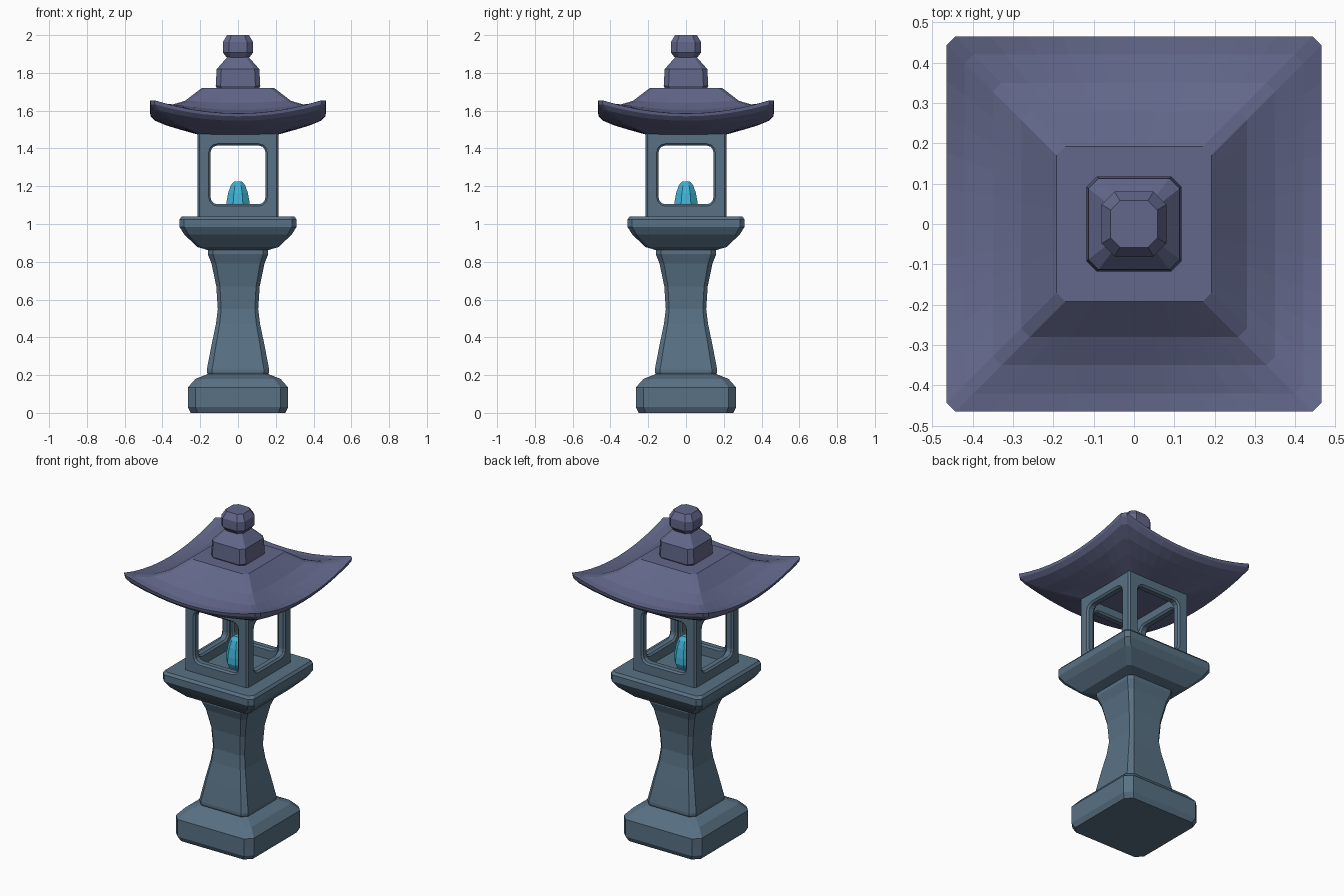
import bpy, bmesh
from math import sin, cos, pi
from mathutils import Matrix, Vector

cube = bpy.data.objects.get("Cube")
if cube:
    bpy.data.objects.remove(cube, do_unlink=True)


def material(name, rgb):
    m = bpy.data.materials.new(name)
    m.use_nodes = True
    m.diffuse_color = (*rgb, 1)
    m.node_tree.nodes["Principled BSDF"].inputs["Base Color"].default_value = (*rgb, 1)
    return m


stone = material("blue grey stone", (0.098, 0.165, 0.23))
slate = material("violet slate", (0.122, 0.136, 0.255))
glow = material("cyan flame", (0.05, 0.44, 0.66))


def outline(hx, hy, r, n=2):
    """Rectangle with rounded corners; n=2 gives plain chamfers."""
    pts = []
    for q in range(4):
        sx = 1 if q in (0, 3) else -1
        sy = 1 if q < 2 else -1
        for k in range(n):
            a = (q + k / (n - 1)) * pi / 2
            pts.append((sx * (hx - r) + r * cos(a), sy * (hy - r) + r * sin(a)))
    return pts


def loft(name, rings, mat, closed=False):
    """Skin a list of equal-length rings, capped or joined end to end."""
    bm = bmesh.new()
    loops = [[bm.verts.new(p) for p in ring] for ring in rings]
    pairs = list(zip(loops, loops[1:]))
    if closed:
        pairs.append((loops[-1], loops[0]))
    else:
        bm.faces.new(loops[0])
        bm.faces.new(loops[-1])
    for a, b in pairs:
        for i in range(len(a)):
            j = (i + 1) % len(a)
            bm.faces.new((a[i], a[j], b[j], b[i]))
    bmesh.ops.recalc_face_normals(bm, faces=bm.faces)
    mesh = bpy.data.meshes.new(name)
    bm.to_mesh(mesh)
    bm.free()
    mesh.materials.append(mat)
    ob = bpy.data.objects.new(name, mesh)
    bpy.context.collection.objects.link(ob)
    return ob


def block(name, profile, chamfer, mat):
    """Stack of chamfered squares; profile holds (half width, height)."""
    return loft(name, [[(x, y, z) for x, y in outline(h, h, chamfer * h)]
                       for h, z in profile], mat)


# Foot, waisted column and platform
block("base", [(.25, 0), (.265, .03), (.265, .135), (.225, .18), (.15, .21)], .15, stone)
block("column", [(.158, .2), (.165, .215), (.165, .23), (.14, .36), (.117, .47),
                 (.107, .55), (.115, .67), (.14, .79), (.16, .84), (.16, .88)], .17, stone)
block("platform", [(.16, .862), (.215, .878), (.285, .945), (.31, .985),
                   (.31, 1.025), (.298, 1.04)], .08, stone)

# Lamp chamber: four window panels with bevelled rims
HALF, THICK, BEV = .215, .05, .01
BOTTOM, TOP = 1.03, 1.49


def panel_ring(hx, z0, z1, r, y):
    mid = (z0 + z1) / 2
    return [Vector((x, y, mid + v)) for x, v in outline(hx, (z1 - z0) / 2, r, 4)]


def window_ring(grow, y):
    return panel_ring(.145 + grow, 1.105 - grow, 1.415 + grow, .035 + grow, y)


front, back = -HALF, THICK - HALF
panel = [
    panel_ring(HALF - THICK, BOTTOM, TOP, .001, back),
    panel_ring(HALF, BOTTOM, TOP, .001, BEV - HALF),
    panel_ring(HALF - BEV, BOTTOM, TOP, .001, front),
    window_ring(BEV, front),
    window_ring(0, front + BEV),
    window_ring(0, back - BEV),
    window_ring(BEV, back),
]
for i, side in enumerate(("front", "left", "back", "right")):
    turn = Matrix.Rotation(i * pi / 2, 3, "Z")
    loft("window_panel_" + side, [[turn @ p for p in ring] for ring in panel], stone, True)

# Flame
block("flame", [(.05, 1.035), (.064, 1.07), (.062, 1.11), (.052, 1.165),
                (.038, 1.205), (.02, 1.225)], .585, glow)


# Roof: square rings whose corners sweep upwards
def roof_ring(h, z, lift, chamfer=.022, steps=5):
    ring = []
    for q in range(4):
        turn = Matrix.Rotation(q * pi / 2, 3, "Z")
        for i in range(-steps, steps + 1):
            t = i / steps * (h - chamfer)
            ring.append(turn @ Vector((t, -h, z + lift * (t / h) ** 2)))
    return ring


roof_profile = [(.2, 1.47, 0), (.3, 1.498, .02), (.38, 1.522, .04), (.44, 1.547, .06),
                (.462, 1.57, .07), (.465, 1.585, .077), (.42, 1.587, .058),
                (.35, 1.605, .03), (.28, 1.642, .012), (.192, 1.72, 0)]
loft("roof", [roof_ring(*p) for p in roof_profile], slate)

# Finial
block("finial_base", [(.11, 1.715), (.118, 1.73), (.113, 1.82), (.055, 1.885)], .22, slate)
block("finial_knob", [(.055, 1.875), (.08, 1.908), (.08, 1.963), (.058, 2)], .4, slate)
